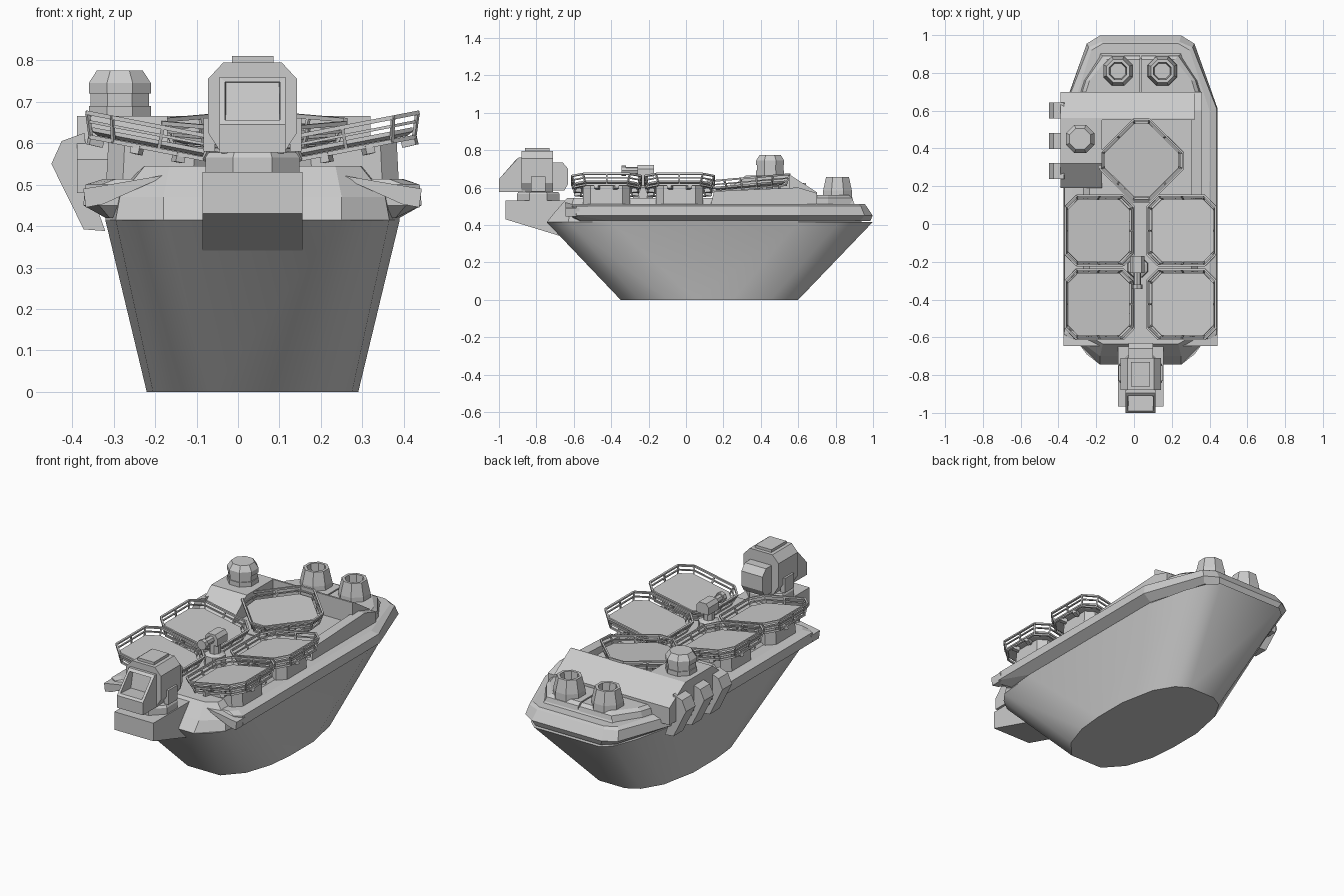
import bpy, bmesh, math
from mathutils import Matrix, Vector

if "Cube" in bpy.data.objects:
    bpy.data.objects.remove(bpy.data.objects["Cube"])

CX = 0.035  # centre line of the hull


def make(name, bm, smooth=False):
    bmesh.ops.recalc_face_normals(bm, faces=bm.faces)
    me = bpy.data.meshes.new(name)
    bm.to_mesh(me)
    bm.free()
    ob = bpy.data.objects.new(name, me)
    bpy.context.collection.objects.link(ob)
    if smooth:
        bpy.context.view_layer.objects.active = ob
        ob.select_set(True)
        bpy.ops.object.shade_smooth_by_angle(angle=math.radians(43))
        ob.select_set(False)
    return ob


def add_loft(bm, rings):
    vs = [[bm.verts.new(p) for p in r] for r in rings]
    n = len(rings[0])
    for a, b in zip(vs, vs[1:]):
        for i in range(n):
            bm.faces.new((a[i], a[(i + 1) % n], b[(i + 1) % n], b[i]))
    bm.faces.new(vs[0])
    bm.faces.new(vs[-1])


def loft(name, rings, smooth=False):
    bm = bmesh.new()
    add_loft(bm, rings)
    return make(name, bm, smooth)


def outline(half, z):
    """Closed outline from half points, mirrored about the centre line."""
    return [(CX + x, y, z) for x, y in half] + [(CX - x, y, z) for x, y in reversed(half)]


def prism_x(name, yz, x0, x1):
    return loft(name, [[(x, y, z) for y, z in yz] for x in (x0, x1)])


def prism_y(name, xz, y0, y1):
    return loft(name, [[(x, y, z) for x, z in xz] for y in (y0, y1)])


def box(name, x0, x1, y0, y1, z0, z1):
    return prism_x(name, [(y0, z0), (y1, z0), (y1, z1), (y0, z1)], x0, x1)


def turned(name, cx, cy, rz, n=8):
    """n-sided stack of (radius, height) rings."""
    return loft(name, [[(cx + r * math.cos((i + .5) * math.tau / n),
                         cy + r * math.sin((i + .5) * math.tau / n), z)
                        for i in range(n)] for r, z in rz])


def octo(h, c, z):
    k = h - c
    return [Vector(p + (z,)) for p in ((h, -k), (h, k), (k, h), (-k, h),
                                       (-h, k), (-h, -k), (-k, -h), (k, -h))]


def add_bar(bm, p, q, t):
    d = (q - p).normalized()
    a = d.cross(Vector((0, 0, 1)))
    if a.length < .1:
        a = Vector((1, 0, 0))
    a.normalize()
    b = d.cross(a)
    add_loft(bm, [[o + a * t + b * t, o - a * t + b * t, o - a * t - b * t, o + a * t - b * t]
                  for o in (p, q)])


# hull
loft("hull", [
    outline([(.10, -.35), (.19, -.25), (.24, -.1), (.255, .05), (.255, .25), (.215, .45), (.15, .56), (.08, .60)], 0),
    outline([(.215, -.745), (.285, -.69), (.33, -.63), (.355, -.4), (.355, .6), (.305, .82), (.255, .95), (.20, .998)], .415),
], True)

# bow slope and crowned deck
loft("deck", [
    outline([(.215, -.745), (.33, -.63), (.355, -.4), (.355, .6), (.25, .94)], .415),
    outline([(.215, -.70), (.32, -.62), (.345, -.4), (.345, .6), (.23, .93)], .47),
    outline([(.20, -.635), (.26, -.60), (.27, -.4), (.27, .6), (.20, .88)], .545),
])

# overhanging deck edge
loft("deck_flange", [
    outline([(.25, -.60), (.345, -.56), (.355, -.4), (.355, .6), (.26, .93), (.20, .985)], .42),
    outline([(.25, -.61), (.37, -.61), (.408, -.585), (.408, .61), (.285, .955), (.215, .998)], .45),
    outline([(.25, -.61), (.365, -.61), (.403, -.585), (.403, .61), (.275, .935), (.205, .965)], .50),
    outline([(.24, -.60), (.33, -.60), (.36, -.56), (.365, .6), (.26, .92), (.20, .955)], .513),
])

# raised stern coaming with a split in the middle
for s in (-1, 1):
    loft("stern_coaming", [
        [(CX + s * x, y, z) for x, y in ((.004, .68), (.325 - d, .68), (.30 - d, .76), (.21 - d, .90 - d), (.004, .90 - d))]
        for z, d in ((.505, 0), (.545, .01), (.56, .03))])

# funnels, hollow at the top
for x in (-.085, .15):
    turned("funnel", x, .81, [(.085, .54), (.083, .585), (.066, .657), (.05, .657), (.044, .58)])

# aft superstructure: cross block, left wing, right wall
prism_x("aft_block", [(.55, .5), (.55, .665), (.56, .665), (.70, .575), (.70, .5)], -.385, .32)
prism_x("left_wing", [(.19, .48), (.19, .56), (.32, .665), (.56, .665), (.70, .575), (.70, .48)], -.388, -.17)
prism_x("right_wall", [(.13, .5), (.15, .58), (.60, .60), (.70, .57), (.70, .5)], .305, .36)
box("aft_floor", -.17, .31, .15, .55, .50, .55)

# angled fenders on the left side
for y in (.28, .44, .60):
    prism_y("side_fender", [(-.37, .625), (-.425, .605), (-.45, .55), (-.372, .392), (-.32, .388), (-.36, .50)],
            y - .042, y + .042)

# sensor dome with recessed band
turned("sensor_dome", -.285, .45, [(.081, .655), (.081, .69), (.076, .69), (.076, .72),
                                   (.081, .72), (.081, .745), (.06, .775)])


def landing_pad(cx, cy, z, tilt, axis, spin):
    m = Matrix.Translation((cx, cy, z)) @ Matrix.Rotation(tilt, 4, axis) @ Matrix.Rotation(spin, 4, 'Z')
    flat = Matrix.Translation((cx, cy, 0)) @ Matrix.Rotation(spin, 4, 'Z')
    loft("pad_pedestal", [[flat @ p for p in octo(.125, .04, .50)], [m @ p for p in octo(.125, .04, .02)]])
    loft("pad_plate", [[m @ p for p in octo(h, .055, w)] for h, w in ((.15, .012), (.166, .02), (.166, .03))])
    bm = bmesh.new()
    low, mid, top = octo(.166, .055, .006), octo(.177, .058, .042), octo(.185, .06, .062)
    for i in range(8):
        j = (i + 1) % 8
        for ring, t in ((low, .005), (mid, .0035), (top, .005)):
            add_bar(bm, ring[i], ring[j], t)
        add_bar(bm, low[i], top[i], .004)
        if i % 2 == 0:  # posts and brackets along the long sides
            add_bar(bm, (low[i] + low[j]) / 2, (top[i] + top[j]) / 2, .004)
            for f in (.25, .75):
                p = low[i].lerp(low[j], f)
                add_bar(bm, p * .82 - Vector((0, 0, .008)), p * 1.02 - Vector((0, 0, .008)), .011)
    bm.transform(m)
    make("pad_rail", bm)


# four side pads tilted inwards, one diagonal pad aft
for s in (-1, 1):
    for y in (-.035, -.425):
        landing_pad(CX + s * .228, y, .577, -s * math.radians(11), 'Y', 0)
landing_pad(.04, .34, .59, math.radians(5), 'X', math.pi / 4)

# small gun between the pads
turned("gun_base", .02, -.23, [(.06, .52), (.055, .60), (.03, .61), (.03, .66)])
prism_y("gun_body", [(-.02, .66), (.055, .66), (.055, .70), (.04, .72), (-.005, .72), (-.02, .70)], -.26, -.17)
for y0, y1, r in ((-.33, -.26, .02), (-.345, -.32, .028)):
    prism_y("gun_barrel", [(.017 + r * math.cos(i * math.tau / 8), .69 + r * math.sin(i * math.tau / 8))
                           for i in range(8)], y0, y1)

# bow platform
prism_x("bow_platform", [(-.965, .53), (-.60, .53), (-.60, .34), (-.67, .34), (-.965, .43)], CX - .12, CX + .12)
# slanted wedges either side of the bow
for s in (-1, 1):
    prism_y("bow_wedge", [(CX + s * x, z) for x, z in
                          ((.20, .525), (.37, .496), (.408, .49), (.402, .445), (.36, .453))], -.645, -.57)

# bow turret
turned("turret_base", CX, -.79, [(.123, .53), (.123, .565), (.115, .577)])
prism_y("turret_body", [(CX + s * x, z) for s, pts in (
    (1, ((.075, .575), (.107, .625), (.107, .755), (.07, .795))),
    (-1, ((.07, .795), (.107, .755), (.107, .625), (.075, .575)))) for x, z in pts], -.88, -.71)
box("turret_cap", CX - .05, CX + .05, -.86, -.73, .79, .81)
prism_x("turret_rear", [(-.72, .585), (-.65, .585), (-.63, .62), (-.63, .70), (-.66, .735), (-.72, .735)],
        CX - .065, CX + .065)
for s in (-1, 1):
    box("turret_side_pod", CX + s * .09, CX + s * .118, -.83, -.75, .58, .66)

# turret mouth with recessed opening
box("mouth_base", CX - .08, CX + .08, -1.0, -.86, .577, .645)


def mouth_ring(h, y0, z0, y1, z1):
    return [(CX - h, y0, z0), (CX + h, y0, z0), (CX + h, y1, z1), (CX - h, y1, z1)]


loft("turret_mouth", [mouth_ring(.08, -.86, .645, -.86, .76), mouth_ring(.08, -1.0, .645, -.895, .76),
                      mouth_ring(.066, -.99, .656, -.91, .748), mouth_ring(.064, -.90, .652, -.88, .746)])
